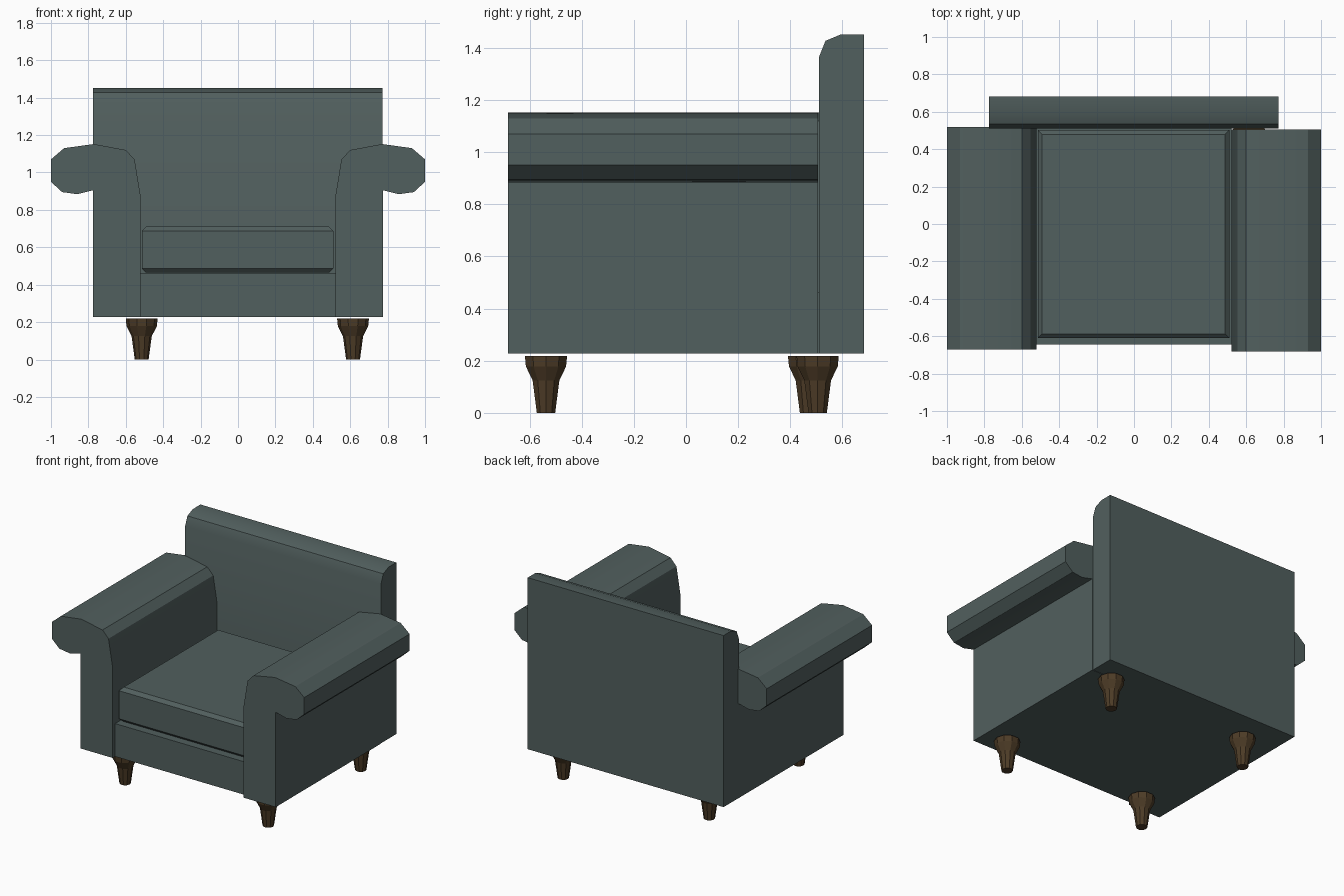
import bpy
import bmesh
import math
from mathutils import Matrix, Vector

old = bpy.data.objects.get("Cube")
if old:
    bpy.data.objects.remove(old, do_unlink=True)


def make_material(name, rgb):
    mat = bpy.data.materials.new(name)
    mat.use_nodes = True
    mat.diffuse_color = (*rgb, 1)
    mat.node_tree.nodes["Principled BSDF"].inputs["Base Color"].default_value = (*rgb, 1)
    return mat


fabric = make_material("slate fabric", (0.083, 0.115, 0.112))
wood = make_material("dark wood", (0.075, 0.045, 0.02))


def finish(bm, name, mat, smooth=False):
    bmesh.ops.recalc_face_normals(bm, faces=bm.faces)
    mesh = bpy.data.meshes.new(name)
    bm.to_mesh(mesh)
    bm.free()
    mesh.materials.append(mat)
    obj = bpy.data.objects.new(name, mesh)
    bpy.context.collection.objects.link(obj)
    if smooth:
        bpy.ops.object.select_all(action="DESELECT")
        obj.select_set(True)
        bpy.context.view_layer.objects.active = obj
        bpy.ops.object.shade_smooth_by_angle(angle=math.radians(30))
    return obj


def extrude_profile(name, points, offset):
    """Extrude a closed outline of 3D points along an offset."""
    bm = bmesh.new()
    face = bm.faces.new([bm.verts.new(p) for p in points])
    result = bmesh.ops.extrude_face_region(bm, geom=[face], use_keep_orig=True)
    moved = [v for v in result["geom"] if isinstance(v, bmesh.types.BMVert)]
    bmesh.ops.translate(bm, verts=moved, vec=offset)
    return finish(bm, name, fabric, smooth=True)


def box(name, low, high, chamfer=0):
    low, high = Vector(low), Vector(high)
    bm = bmesh.new()
    bmesh.ops.create_cube(bm, size=1)
    for v in bm.verts:
        v.co = (low + high) / 2 + v.co * (high - low)
    if chamfer:
        # Only the edges around the top and bottom are chamfered
        rims = [e for e in bm.edges if abs(e.verts[0].co.z - e.verts[1].co.z) < 0.001]
        bmesh.ops.bevel(bm, geom=rims, offset=chamfer, segments=1, affect="EDGES")
    return finish(bm, name, fabric)


# Rolled arms: outline across x and z, run from front to back
arm = [(0.52, 0.228), (0.522, 0.88), (0.553, 1.07), (0.60, 1.12), (0.77, 1.152),
       (0.93, 1.13), (1.0, 1.07), (1.0, 0.95), (0.94, 0.895), (0.86, 0.884),
       (0.775, 0.905), (0.775, 0.228)]
for side, name, front in ((1, "left_arm", -0.682), (-1, "right_arm", -0.67)):
    extrude_profile(name, [(side * x, front, z) for x, z in arm], (0, 1.188, 0))

# Backrest with a rounded front top edge
back = [(0.51, 0.228), (0.51, 1.365), (0.535, 1.427), (0.595, 1.452),
        (0.682, 1.452), (0.682, 0.228)]
extrude_profile("backrest", [(-0.774, y, z) for y, z in back], (1.546, 0, 0))

# Seat base and cushion
box("seat_base", (-0.52, -0.643, 0.228), (0.52, 0.51, 0.463))
box("seat_cushion", (-0.514, -0.61, 0.464), (0.51, 0.502, 0.71), chamfer=0.023)

# Turned, faceted legs
leg_rings = [(0.0, 0.037), (0.125, 0.054), (0.178, 0.081), (0.218, 0.085)]


def make_leg(name, x, y, sides=10):
    bm = bmesh.new()
    rings = []
    for z, r in leg_rings:
        angles = [math.tau * i / sides for i in range(sides)]
        rings.append([bm.verts.new((r * math.cos(a), r * math.sin(a), z)) for a in angles])
    for lower, upper in zip(rings, rings[1:]):
        for i in range(sides):
            j = (i + 1) % sides
            bm.faces.new((lower[i], lower[j], upper[j], upper[i]))
    bm.faces.new(rings[0])
    bm.faces.new(rings[-1])
    bmesh.ops.transform(bm, matrix=Matrix.Translation((x, y, 0)), verts=bm.verts)
    finish(bm, name, wood)


make_leg("front_left_leg", 0.615, -0.537)
make_leg("front_right_leg", -0.515, -0.537)
make_leg("back_left_leg", 0.615, 0.505)
make_leg("back_right_leg", -0.515, 0.472)
